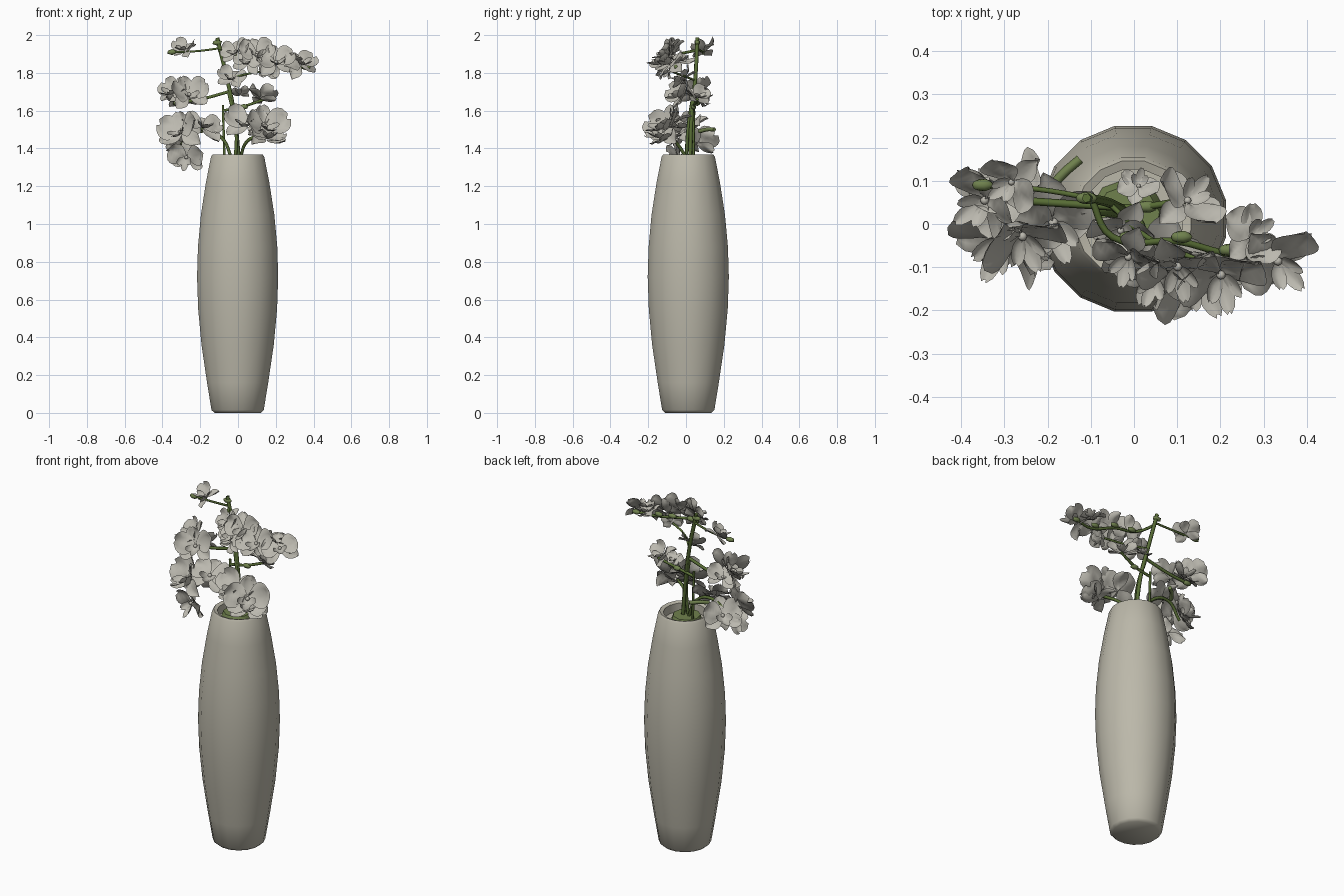
import bpy, bmesh, math, random
from mathutils import Vector, Matrix

random.seed(7)
if "Cube" in bpy.data.objects:
    bpy.data.objects.remove(bpy.data.objects["Cube"])


def material(name, rgb):
    m = bpy.data.materials.new(name)
    m.use_nodes = True
    m.diffuse_color = (*rgb, 1)
    m.node_tree.nodes["Principled BSDF"].inputs["Base Color"].default_value = (*rgb, 1)
    return m


CERAMIC = material("warm grey ceramic", (0.50, 0.48, 0.40))
PETAL = material("pale grey petal", (0.50, 0.485, 0.43))
STEM = material("dark green stem", (0.095, 0.15, 0.035))
LEAF = material("leaf green", (0.16, 0.22, 0.075))


def finish(name, bm, mat, angle=40):
    mesh = bpy.data.meshes.new(name)
    bm.to_mesh(mesh)
    bm.free()
    mesh.materials.append(mat)
    ob = bpy.data.objects.new(name, mesh)
    bpy.context.collection.objects.link(ob)
    bpy.ops.object.select_all(action='DESELECT')
    ob.select_set(True)
    bpy.context.view_layer.objects.active = ob
    bpy.ops.object.shade_smooth_by_angle(angle=math.radians(angle))
    return ob


# Vase: a barrel profile spun round, with a thick rim and an inner wall
profile = [(0, 0), (.125, 0), (.141, .015), (.165, .16), (.195, .36), (.213, .55),
           (.219, .72), (.214, .88), (.198, 1.05), (.171, 1.22), (.144, 1.355),
           (.136, 1.367), (.116, 1.36), (.116, 1.31), (0, 1.31)]
bm = bmesh.new()
verts = [bm.verts.new((r, 0, z)) for r, z in profile]
edges = [bm.edges.new(pair) for pair in zip(verts, verts[1:])]
bmesh.ops.spin(bm, geom=verts + edges, cent=(0, 0, 0), axis=(0, 0, 1),
               angle=math.tau, steps=16)
bmesh.ops.remove_doubles(bm, verts=bm.verts, dist=.0005)
bmesh.ops.recalc_face_normals(bm, faces=bm.faces)
vase = finish("vase", bm, CERAMIC, 65)
vase.location = (-.002, .012, 0)
vase.rotation_euler.z = math.pi / 16

# Green filling around the foot of the stems
bm = bmesh.new()
bmesh.ops.create_cone(bm, cap_ends=True, segments=9, radius1=.09, radius2=.075, depth=.04)
finish("stem_base", bm, LEAF).location = (-.015, .015, 1.33)


def stem(name, points, radius, mat=STEM):
    cu = bpy.data.curves.new(name, 'CURVE')
    cu.dimensions = '3D'
    cu.bevel_depth, cu.bevel_resolution = radius, 1
    cu.resolution_u, cu.use_fill_caps = 5, True
    sp = cu.splines.new('BEZIER')
    sp.bezier_points.add(len(points) - 1)
    for bp, p in zip(sp.bezier_points, points):
        bp.co = p
        bp.handle_left_type = bp.handle_right_type = 'AUTO'
    cu.materials.append(mat)
    ob = bpy.data.objects.new(name, cu)
    bpy.context.collection.objects.link(ob)
    bpy.ops.object.select_all(action='DESELECT')
    ob.select_set(True)
    bpy.context.view_layer.objects.active = ob
    bpy.ops.object.convert(target='MESH')


# Stems and side branches
stem("main_stem", [(.01, .02, 1.28), (-.02, .03, 1.58), (-.06, .05, 1.78), (-.11, .06, 1.985)], .011)
stem("second_stem", [(-.02, .0, 1.28), (-.01, .01, 1.5), (-.05, .04, 1.7)], .009)
stem("short_stem", [(-.07, .04, 1.28), (-.08, .04, 1.63)], .007)
stem("top_left_branch", [(-.1, .06, 1.93), (-.22, .08, 1.915), (-.36, .09, 1.91)], .006)
stem("top_right_branch", [(-.1, .06, 1.92), (-.05, -.03, 1.9), (.1, -.04, 1.87),
                          (.24, -.07, 1.83), (.36, -.05, 1.83)], .008)
stem("upper_inner_branch", [(-.06, .05, 1.76), (.03, -.03, 1.79), (.14, -.08, 1.81)], .006)
stem("middle_left_branch", [(-.05, .04, 1.7), (-.2, .05, 1.66), (-.34, .06, 1.64)], .009)
stem("middle_right_branch", [(-.08, .04, 1.6), (.02, .04, 1.62), (.14, .06, 1.66)], .008)
stem("low_left_branch", [(-.03, .02, 1.34), (-.09, .03, 1.46), (-.2, .04, 1.5), (-.3, .02, 1.42)], .009)
stem("low_left_shoot", [(-.2, .07, 1.49), (-.17, .11, 1.5), (-.125, .15, 1.5)], .011, LEAF)
stem("low_right_branch", [(.01, .01, 1.34), (.05, -.06, 1.44), (.13, -.11, 1.47)], .009)

# Swollen green nodes and buds along the branches
for i, p in enumerate([(-.01, -.03, 1.895), (.11, -.03, 1.88), (.22, -.06, 1.85), (-.35, .09, 1.91),
                       (-.11, .06, 1.96), (.03, .04, 1.62), (-.32, .06, 1.64), (.36, -.05, 1.83)]):
    bm = bmesh.new()
    bmesh.ops.create_icosphere(bm, subdivisions=1, radius=.02)
    bud = finish(f"bud_{i + 1}", bm, LEAF, 60)
    bud.location, bud.scale = p, (1.4, .8, .8)


def add_petal(bm, turn, length, width, bend, cup, lift=0):
    """A cupped, rounded blade growing along its own y, turned about z."""
    rows, cols = 7, 4
    rot = Matrix.Rotation(turn - math.pi / 2, 3, 'Z')
    skew = random.uniform(-.12, .12)
    grid = []
    for i in range(rows + 1):
        u = .03 + .95 * i / rows
        half = width / 2 * math.sin(math.pi * u ** 1.3) ** .55
        row = []
        for j in range(cols + 1):
            v = 2 * j / cols - 1
            x = v * half + skew * length * u * u
            z = lift + bend * length * u * u + cup * half * v * v
            z += .07 * width * math.sin(5 * u + 3 * v)
            row.append(bm.verts.new(rot @ Vector((x, u * length, z))))
        grid.append(row)
    for a, b in zip(grid, grid[1:]):
        for j in range(cols):
            bm.faces.new((a[j], a[j + 1], b[j + 1], b[j]))


def flower(name, centre, facing, size):
    bm = bmesh.new()
    # Three back sepals
    for deg in (90, 212, 328):
        add_petal(bm, math.radians(deg + random.uniform(-8, 8)), size, size * .72,
                  random.uniform(-.35, .4), random.uniform(.2, .5), -.06 * size)
    # Two broad side petals
    for deg in (18, 162):
        add_petal(bm, math.radians(deg + random.uniform(-8, 8)), size * 1.02, size * 1.18,
                  random.uniform(-.1, .55), random.uniform(.2, .45), .04 * size)
    # Three-lobed lip
    for deg, reach in ((270, .6), (215, .45), (325, .45)):
        add_petal(bm, math.radians(deg), size * reach, size * .38, 1.1, .6, .08 * size)
    # Give the petals two sides, then add the round column
    bmesh.ops.solidify(bm, geom=bm.faces[:], thickness=.003)
    bmesh.ops.recalc_face_normals(bm, faces=bm.faces)
    bmesh.ops.create_icosphere(bm, subdivisions=2, radius=size * .1,
                               matrix=Matrix.Translation((0, 0, size * .1)))
    ob = finish(name, bm, PETAL, 50)
    ob.location = centre
    roll = Matrix.Rotation(random.uniform(-.35, .35), 4, 'Z')
    turn = Vector(facing).to_track_quat('Z', 'Y').to_matrix().to_4x4()
    ob.rotation_euler = (turn @ roll).to_euler()


# Blooms: name, centre, facing direction, petal length
blooms = [
    ("top_left_bloom", (-.28, .1, 1.92), (-.4, -.4, .7), .075),
    ("top_bloom_inner", (-.01, -.07, 1.91), (-.4, -.8, .5), .085),
    ("top_bloom_middle", (.10, -.09, 1.9), (.1, -.8, .4), .1),
    ("top_bloom_low", (.05, -.12, 1.85), (-.2, -.7, .6), .08),
    ("top_bloom_right", (.2, -.11, 1.85), (.1, -.7, .6), .105),
    ("top_bloom_outer", (.33, -.08, 1.845), (.3, -.6, .7), .1),
    ("top_bloom_back", (.27, -.03, 1.86), (.4, .2, .8), .075),
    ("top_bloom_under", (.16, -.09, 1.81), (.2, -.8, .1), .06),
    ("upper_inner_bloom", (-.03, -.01, 1.765), (-.1, -.6, .6), .08),
    ("middle_right_bloom", (.12, .05, 1.67), (.5, .5, .7), .085),
    ("small_back_bloom", (.01, .085, 1.69), (.1, .6, .8), .05),
    ("middle_left_bloom_outer", (-.34, .06, 1.69), (-.5, -.5, .6), .1),
    ("middle_left_bloom_inner", (-.26, -.02, 1.68), (.2, -.8, .5), .105),
    ("middle_left_bloom_back", (-.29, .07, 1.66), (-.2, .5, .8), .085),
    ("low_left_bloom_outer", (-.3, -.03, 1.48), (-.5, -.7, .5), .12),
    ("low_left_bloom_inner", (-.19, .01, 1.51), (.3, -.6, .7), .115),
    ("low_left_bloom_back", (-.28, .06, 1.43), (-.6, .6, .5), .11),
    ("low_left_bloom_hanging", (-.27, -.04, 1.355), (-.3, -.8, -.2), .1),
    ("low_right_bloom_inner", (.05, -.08, 1.52), (-.2, -.7, .7), .12),
    ("low_right_bloom_outer", (.14, -.11, 1.51), (.4, -.7, .5), .125),
    ("low_right_bloom_low", (.15, -.12, 1.45), (.3, -.4, .8), .1),
]
for bloom in blooms:
    flower(*bloom)
